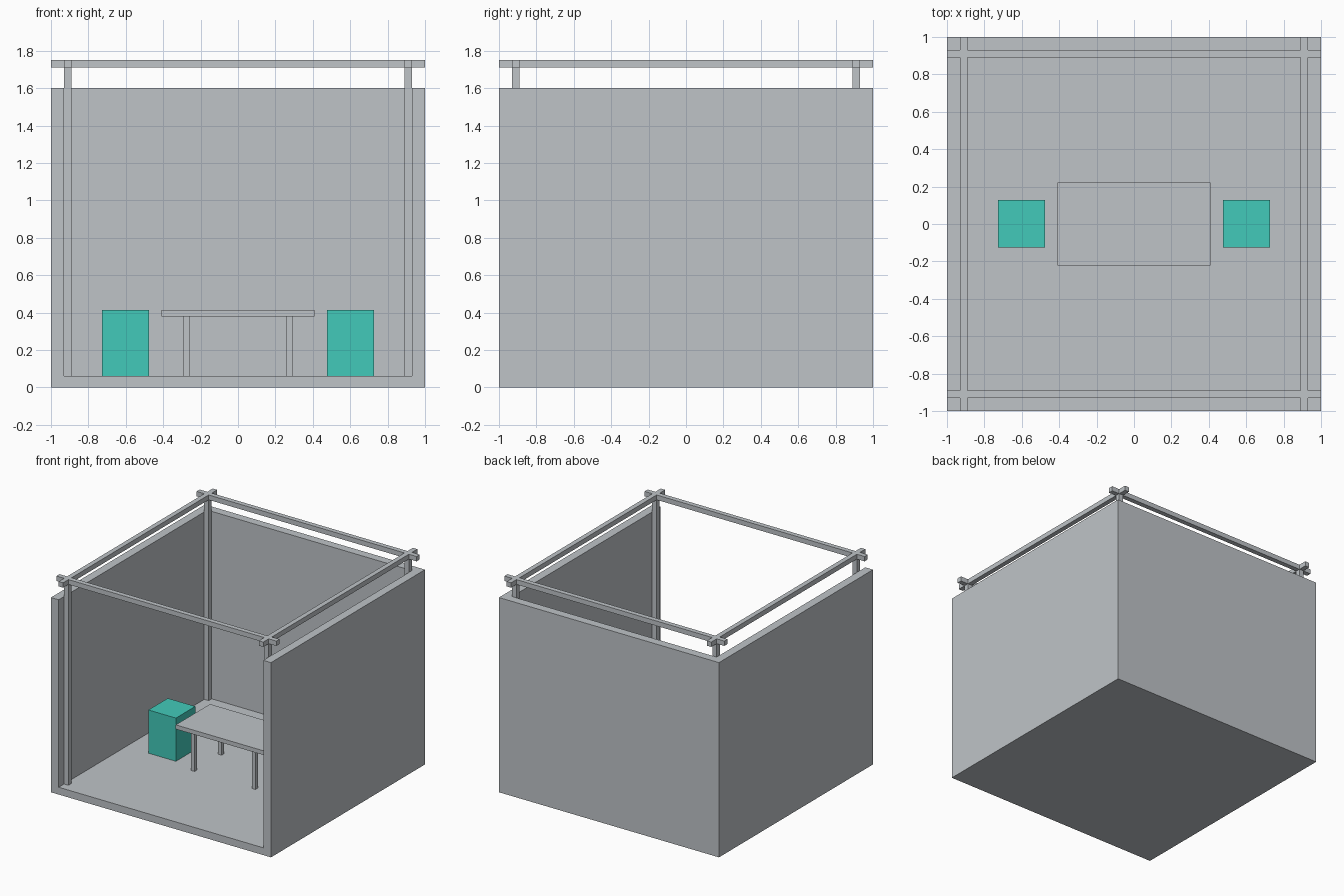
import bpy
import bmesh
from mathutils import Vector

default = bpy.data.objects.get("Cube")
if default:
    bpy.data.objects.remove(default, do_unlink=True)


def make_material(name, rgb):
    mat = bpy.data.materials.new(name)
    mat.use_nodes = True
    color = (*rgb, 1.0)
    mat.diffuse_color = color
    mat.node_tree.nodes["Principled BSDF"].inputs["Base Color"].default_value = color
    return mat


grey = make_material("light grey", (0.52, 0.55, 0.575))
teal = make_material("teal", (0.055, 0.59, 0.49))


def add_object(name, bm, mat):
    mesh = bpy.data.meshes.new(name)
    bmesh.ops.recalc_face_normals(bm, faces=bm.faces)
    bm.to_mesh(mesh)
    bm.free()
    mesh.materials.append(mat)
    obj = bpy.data.objects.new(name, mesh)
    bpy.context.collection.objects.link(obj)
    return obj


def box(name, low, high, mat):
    low, high = Vector(low), Vector(high)
    bm = bmesh.new()
    bmesh.ops.create_cube(bm, size=1)
    bmesh.ops.scale(bm, vec=high - low, verts=bm.verts)
    bmesh.ops.translate(bm, vec=(low + high) / 2, verts=bm.verts)
    return add_object(name, bm, mat)


FLOOR = 0.06      # top of the floor
INNER = 0.93      # inner face of the walls
POST = 0.89       # inner face of the posts
BEAM = 1.71       # underside of the roof frame

# Booth shell: a block hollowed from the front and top
shell = box("booth_shell", (-1, -1, 0), (1, 1, 1.6), grey)
cutter = box("shell_cutter", (-INNER, -2, FLOOR), (INNER, INNER, 3), grey)
cutter.hide_render = True
cut = shell.modifiers.new("hollow", "BOOLEAN")
cut.operation = "DIFFERENCE"
cut.solver = "EXACT"
cut.object = cutter
bpy.context.view_layer.objects.active = shell
bpy.ops.object.modifier_apply(modifier=cut.name)
bpy.data.objects.remove(cutter, do_unlink=True)

# Roof frame: four crossing beams made as one solid
bm = bmesh.new()
lines = [-1, -INNER, -POST, POST, INNER, 1]
grid = [[bm.verts.new((x, y, BEAM)) for y in lines] for x in lines]
for i in range(5):
    for j in range(5):
        if i in (1, 3) or j in (1, 3):
            bm.faces.new((grid[i][j], grid[i + 1][j], grid[i + 1][j + 1], grid[i][j + 1]))
bmesh.ops.delete(bm, geom=[v for v in bm.verts if not v.link_faces], context="VERTS")
top = bmesh.ops.extrude_face_region(bm, geom=bm.faces[:], use_keep_orig=True)
bmesh.ops.translate(bm, vec=(0, 0, 0.04),
                    verts=[g for g in top["geom"] if isinstance(g, bmesh.types.BMVert)])
add_object("roof_frame", bm, grey)


def four_legs(name, inner, outer, z0, z1):
    for sx, side in ((-1, "right"), (1, "left")):
        for sy, end in ((-1, "front"), (1, "back")):
            xs = sorted((sx * inner[0], sx * outer[0]))
            ys = sorted((sy * inner[1], sy * outer[1]))
            box(f"{end}_{side}_{name}", (xs[0], ys[0], z0), (xs[1], ys[1], z1), grey)


# Corner posts carrying the frame
four_legs("post", (POST, POST), (INNER, INNER), FLOOR, BEAM)

# Table
box("table_top", (-0.41, -0.223, 0.38), (0.41, 0.223, 0.415), grey)
four_legs("table_leg", (0.26, 0.158), (0.293, 0.192), FLOOR, 0.38)

# Stools at both ends of the table
for sign, side in ((-1, "right"), (1, "left")):
    x = sign * 0.602
    box(f"{side}_stool", (x - 0.125, -0.125, FLOOR), (x + 0.125, 0.127, 0.415), teal)
